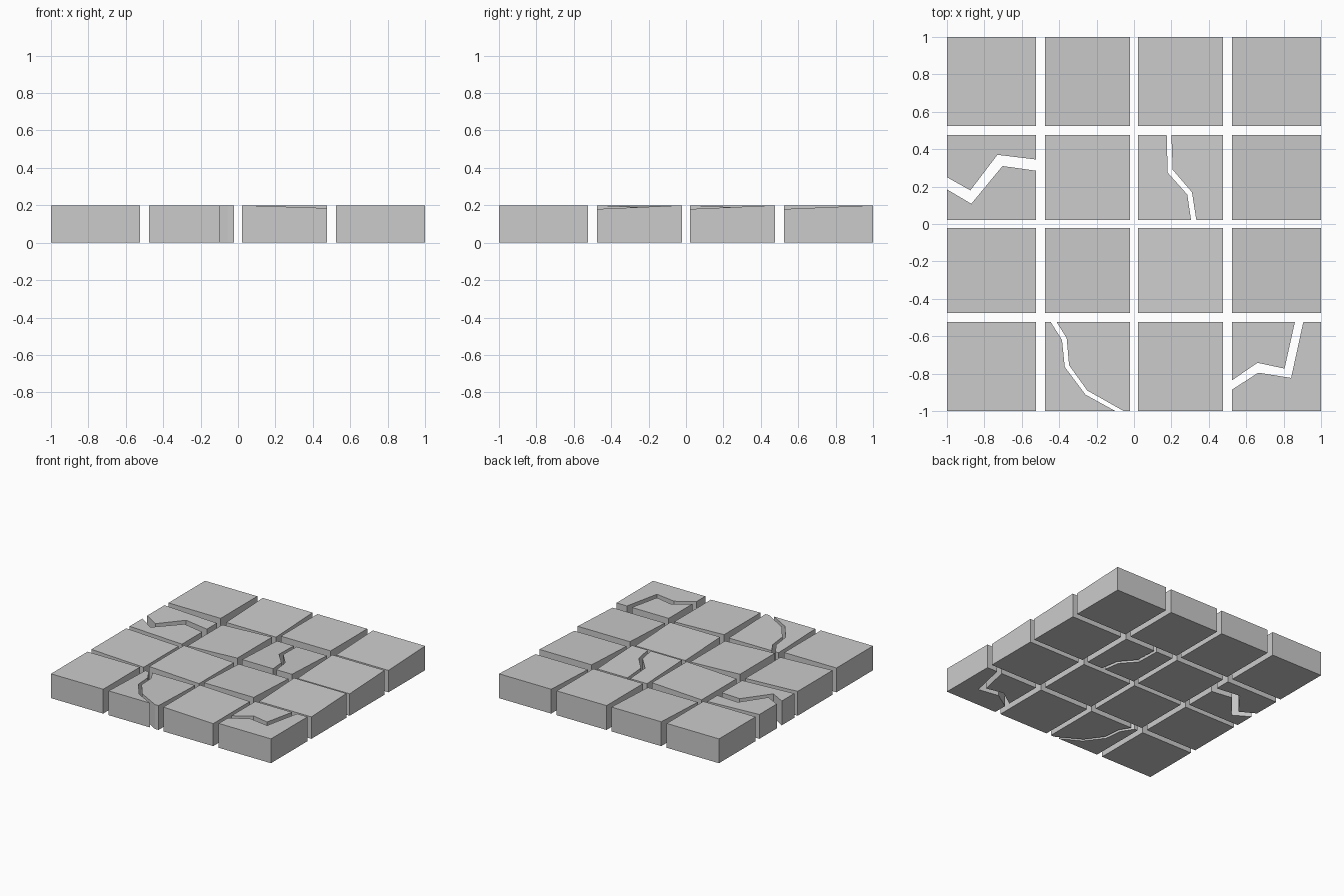
import bpy, bmesh

if "Cube" in bpy.data.objects:
    bpy.data.objects.remove(bpy.data.objects["Cube"])

SPANS = [(-1, -0.525), (-0.475, -0.022), (0.022, 0.475), (0.525, 1)]
H = 0.2
# Tilt of each worn top: signed drop toward +x / +y (negative = toward -x / -y)
TILT = {(1, 0): (0, .015), (2, 0): (.015, 0), (0, 1): (.02, 0), (1, 1): (.02, 0),
        (2, 1): (0, .02), (3, 1): (0, -.02), (0, 2): (.02, 0), (1, 2): (-.02, 0),
        (2, 2): (0, .02), (3, 2): (0, -.02), (1, 3): (0, -.02), (3, 3): (0, -.02)}


def slab(name, outline, col, row):
    """Extrude an outline into a stone with a slightly tilted top."""
    (x0, x1), (y0, y1) = SPANS[col], SPANS[row]
    tx, ty = TILT.get((col, row), (0, 0))

    def top(x, y):
        u, v = (x - x0) / (x1 - x0), (y - y0) / (y1 - y0)
        return H - abs(tx) * (u if tx > 0 else 1 - u) - abs(ty) * (v if ty > 0 else 1 - v)

    bm = bmesh.new()
    lo = [bm.verts.new((x, y, 0)) for x, y in outline]
    hi = [bm.verts.new((x, y, top(x, y))) for x, y in outline]
    bm.faces.new(lo[::-1])
    bm.faces.new(hi)
    n = len(lo)
    for i in range(n):
        j = (i + 1) % n
        bm.faces.new((lo[i], lo[j], hi[j], hi[i]))
    bmesh.ops.recalc_face_normals(bm, faces=bm.faces)
    me = bpy.data.meshes.new(name)
    bm.to_mesh(me)
    bm.free()
    bpy.context.collection.objects.link(bpy.data.objects.new(name, me))


# Cracked stones: two edges of the crack, each closed by the tile corners on its side
CRACKS = {
    (0, 2): [[(-1, .25), (-.875, .18), (-.73, .37), (-.525, .345), (-.525, .475), (-1, .475)],
             [(-1, .185), (-.87, .108), (-.703, .31), (-.525, .285), (-.525, .022), (-1, .022)]],
    (2, 2): [[(.175, .475), (.18, .275), (.285, .157), (.305, .022), (.022, .022), (.022, .475)],
             [(.2, .475), (.207, .29), (.31, .17), (.333, .022), (.475, .022), (.475, .475)]],
    (1, 0): [[(-.445, -.525), (-.385, -.62), (-.37, -.765), (-.26, -.912), (-.1, -1),
              (-.475, -1), (-.475, -.525)],
             [(-.413, -.525), (-.36, -.61), (-.347, -.755), (-.25, -.89), (-.055, -1),
              (-.022, -1), (-.022, -.525)]],
    (3, 0): [[(.525, -.835), (.66, -.742), (.805, -.773), (.86, -.525), (.525, -.525)],
             [(.525, -.885), (.665, -.795), (.84, -.823), (.905, -.525), (1, -.525),
              (1, -1), (.525, -1)]],
}

# Four by four grid of paving stones
for col, (x0, x1) in enumerate(SPANS):
    for row, (y0, y1) in enumerate(SPANS):
        if (col, row) in CRACKS:
            for k, part in enumerate(CRACKS[col, row]):
                slab(f"cracked_tile_{col}_{row}_piece_{k}", part, col, row)
        else:
            slab(f"tile_{col}_{row}", [(x0, y0), (x1, y0), (x1, y1), (x0, y1)], col, row)
